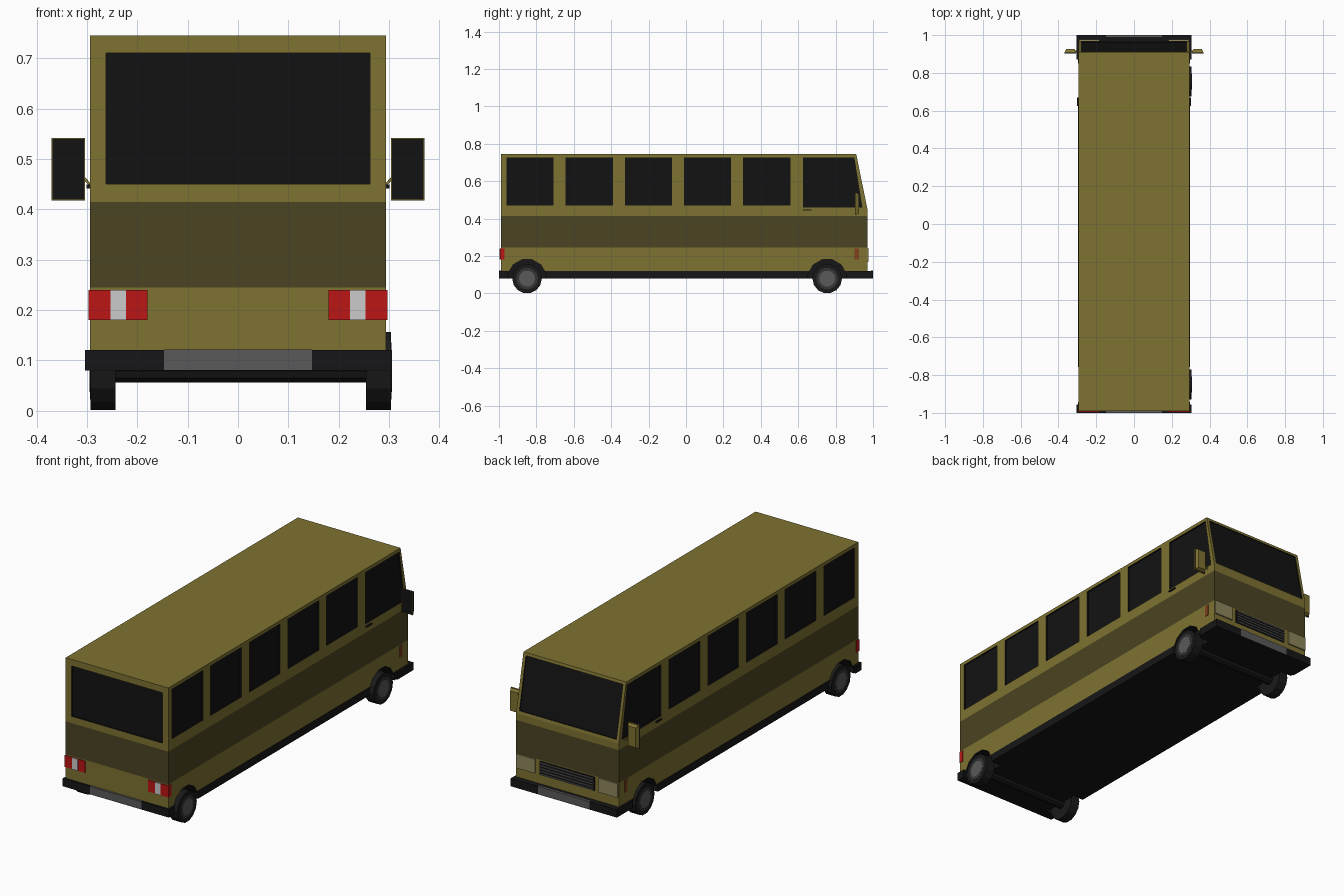
import bpy, bmesh, math

if "Cube" in bpy.data.objects:
    bpy.data.objects.remove(bpy.data.objects["Cube"])


def material(name, r, g, b):
    m = bpy.data.materials.new(name)
    m.diffuse_color = (r, g, b, 1)
    m.use_nodes = True
    m.node_tree.nodes["Principled BSDF"].inputs["Base Color"].default_value = m.diffuse_color
    return m


PAINT = material("olive_paint", 0.21, 0.17, 0.032)
STRIPE = material("brown_stripe", 0.07, 0.058, 0.016)
GLASS = material("dark_glass", 0.006, 0.006, 0.006)
BLACK = material("black_plastic", 0.008, 0.008, 0.009)
RUBBER = material("rubber", 0.01, 0.01, 0.011)
STEEL = material("steel", 0.10, 0.10, 0.10)
RIM = material("rim", 0.035, 0.035, 0.035)
RED = material("red_lamp", 0.5, 0.008, 0.008)
WHITE = material("white_lamp", 0.75, 0.75, 0.75)
AMBER = material("amber_lamp", 0.22, 0.05, 0.012)
LAMP = material("headlamp", 0.27, 0.24, 0.11)


def finish(name, bm, mat):
    bmesh.ops.recalc_face_normals(bm, faces=bm.faces)
    me = bpy.data.meshes.new(name)
    bm.to_mesh(me)
    bm.free()
    me.materials.append(mat)
    ob = bpy.data.objects.new(name, me)
    bpy.context.collection.objects.link(ob)
    return ob


def prism(name, pts, x0, x1, mat):
    """Side profile of (y, z) points extruded from x0 to x1."""
    bm = bmesh.new()
    face = bm.faces.new([bm.verts.new((x0, y, z)) for y, z in pts])
    ext = bmesh.ops.extrude_face_region(bm, geom=[face])
    for v in ext["geom"]:
        if isinstance(v, bmesh.types.BMVert):
            v.co.x = x1
    return finish(name, bm, mat)


def box(name, x0, x1, y0, y1, z0, z1, mat):
    return prism(name, [(y0, z0), (y1, z0), (y1, z1), (y0, z1)], x0, x1, mat)


def disc(name, x0, x1, y, z, r, sides, mat):
    """Cylinder along x with a flat side on top."""
    pts = []
    for i in range(sides):
        a = 2 * math.pi * (i + 0.5) / sides
        pts.append((y + r * math.sin(a), z + r * math.cos(a)))
    return prism(name, pts, x0, x1, mat)


def cut(target, cutter):
    cutter.hide_render = True
    cutter.display_type = 'WIRE'
    mod = target.modifiers.new("cut", 'BOOLEAN')
    mod.operation = 'DIFFERENCE'
    mod.solver = 'EXACT'
    mod.material_mode = 'TRANSFER'
    mod.object = cutter


# Body shell, with the stripe as a band of faces
W = 0.294
body = prism("body", [(-0.99, 0.12), (0.97, 0.12), (0.97, 0.45), (0.91, 0.745), (-0.99, 0.745)],
             -W, W, PAINT)
body.data.materials.append(STRIPE)
bm = bmesh.new()
bm.from_mesh(body.data)
for z in (0.245, 0.415):
    bmesh.ops.bisect_plane(bm, geom=bm.verts[:] + bm.edges[:] + bm.faces[:],
                           plane_co=(0, 0, z), plane_no=(0, 0, 1))
for f in bm.faces:
    if 0.245 < f.calc_center_median().z < 0.415 and abs(f.normal.z) < 0.5:
        f.material_index = 1
bm.to_mesh(body.data)
bm.free()

# Black sill and floor
sill = box("sill", -0.296, 0.296, -0.98, 0.96, 0.08, 0.12, BLACK)

# Recessed side windows
for s, side in ((1, "right"), (-1, "left")):
    x0, x1 = s * (W - 0.008), s * 0.33
    for i in range(5):
        y = -0.96 + i * 0.3165
        cut(body, box(f"{side}_window_cutter_{i}", x0, x1, y, y + 0.252, 0.47, 0.727, GLASS))
    cut(body, prism(f"{side}_cab_window_cutter",
                    [(0.625, 0.46), (0.943, 0.46), (0.9, 0.727), (0.625, 0.727)], x0, x1, GLASS))

# Rear window and sloping windscreen
cut(body, box("rear_window_cutter", -0.262, 0.262, -1.03, -0.982, 0.45, 0.711, GLASS))


def slope(z):
    return 0.97 - (z - 0.45) * 0.06 / 0.295


lo, hi = 0.465, 0.73
cut(body, prism("windscreen_cutter",
                [(slope(lo) - 0.006, lo), (slope(lo) + 0.03, lo),
                 (slope(hi) + 0.03, hi), (slope(hi) - 0.006, hi)], -0.278, 0.278, GLASS))

# Wheels, arches and axles
R = 0.079
for y, end in ((-0.85, "rear"), (0.755, "front")):
    box_axle = disc(f"{end}_axle", -0.25, 0.255, y, R, 0.024, 10, BLACK)
    for s, side in ((1, "right"), (-1, "left")):
        arch = disc(f"{end}_{side}_arch_cutter", s * 0.235, s * 0.33, y, R, 0.105, 12, BLACK)
        cut(body, arch)
        cut(sill, arch)
        out = 0.304 if s > 0 else 0.293
        disc(f"{end}_{side}_tyre", s * (out - 0.05), s * out, y, R, R, 14, RUBBER)
        disc(f"{end}_{side}_rim", s * (out - 0.02), s * (out + 0.001), y, R, 0.058, 14, RIM)
        disc(f"{end}_{side}_hub", s * (out - 0.02), s * (out + 0.002), y, R, 0.043, 14, STEEL)

# Bumpers and number plates
box("rear_bumper", -0.304, 0.304, -1.0, -0.955, 0.08, 0.121, BLACK)
box("front_bumper", -0.304, 0.304, 0.87, 1.0, 0.08, 0.121, BLACK)
box("rear_plate", -0.147, 0.147, -1.001, -0.99, 0.081, 0.1215, STEEL)
box("front_plate", -0.147, 0.147, 0.99, 1.001, 0.081, 0.1215, STEEL)

# Grille with horizontal slats
box("grille", -0.157, 0.157, 0.96, 0.973, 0.168, 0.24, BLACK)
for i in range(5):
    z = 0.172 + i * 0.0145
    box(f"grille_slat_{i}", -0.15, 0.15, 0.965, 0.976, z, z + 0.005, STEEL)

for s, side in ((1, "right"), (-1, "left")):
    # Lamps
    box(f"{side}_tail_lamp", s * 0.18, s * 0.297, -0.994, -0.97, 0.18, 0.24, RED)
    box(f"{side}_reverse_lamp", s * 0.222, s * 0.253, -0.996, -0.98, 0.18, 0.24, WHITE)
    box(f"{side}_headlamp", s * 0.182, s * 0.291, 0.96, 0.977, 0.17, 0.243, LAMP)
    box(f"{side}_side_marker", s * 0.28, s * 0.2965, 0.902, 0.924, 0.18, 0.24, AMBER)
    # Door handle
    box(f"{side}_door_handle", s * 0.29, s * 0.301, 0.625, 0.67, 0.442, 0.449, BLACK)
    # Mirror housing tapering forward, its glass and its arm
    bm = bmesh.new()
    rings = []
    for y, t in ((0.904, 0.0), (0.926, 0.011)):
        rings.append([bm.verts.new((s * x, y, z)) for x, z in
                      ((0.304 + t, 0.418 + t), (0.37 - t, 0.418 + t),
                       (0.37 - t, 0.542 - t), (0.304 + t, 0.542 - t))])
    for ring in rings:
        bm.faces.new(ring)
    for i in range(4):
        j = (i + 1) % 4
        bm.faces.new((rings[0][i], rings[0][j], rings[1][j], rings[1][i]))
    finish(f"{side}_mirror", bm, PAINT)
    box(f"{side}_mirror_glass", s * 0.306, s * 0.368, 0.903, 0.91, 0.42, 0.54, GLASS)
    bm = bmesh.new()
    bmesh.ops.create_cube(bm, size=1)
    for v in bm.verts:
        t = v.co.x + 0.5
        v.co = (s * (0.288 + 0.026 * t), 0.915 + 0.008 * v.co.y, 0.442 + 0.03 * t + 0.008 * v.co.z)
    finish(f"{side}_mirror_arm", bm, PAINT)
